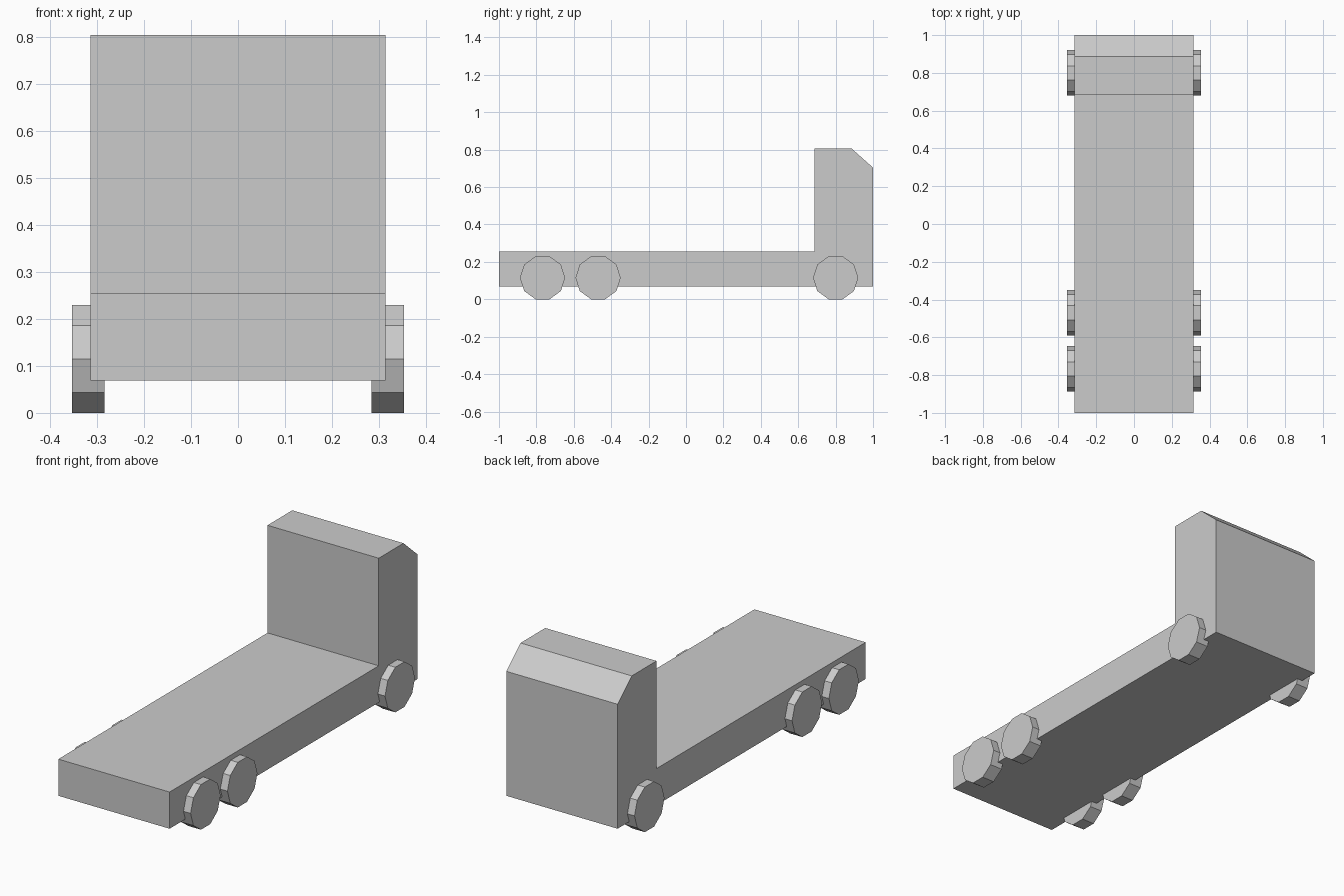
import bpy, bmesh
from math import pi, sin, cos

if "Cube" in bpy.data.objects:
    bpy.data.objects.remove(bpy.data.objects["Cube"])


def extrude_profile(name, profile, x0, x1):
    """Extrude a (y, z) outline along x into a closed solid."""
    bm = bmesh.new()
    face = bm.faces.new([bm.verts.new((x0, y, z)) for y, z in profile])
    ext = bmesh.ops.extrude_face_region(bm, geom=[face])
    moved = [g for g in ext["geom"] if isinstance(g, bmesh.types.BMVert)]
    bmesh.ops.translate(bm, verts=moved, vec=(x1 - x0, 0, 0))
    bmesh.ops.recalc_face_normals(bm, faces=bm.faces)
    mesh = bpy.data.meshes.new(name)
    bm.to_mesh(mesh)
    bm.free()
    obj = bpy.data.objects.new(name, mesh)
    bpy.context.collection.objects.link(obj)
    return obj


# Flat bed and cab share one side outline
body = [(-1, 0.069), (1, 0.069), (1, 0.704), (0.886, 0.805),
        (0.686, 0.805), (0.686, 0.256), (-1, 0.256)]
extrude_profile("truck_body", body, -0.314, 0.314)

# Ten-sided wheels, resting on a flat side
APOTHEM = 0.115
R = APOTHEM / cos(pi / 10)
axles = {"front": 0.80, "middle": -0.47, "rear": -0.767}
for axle, yc in axles.items():
    outline = [(yc + R * cos(i * pi / 5), APOTHEM + R * sin(i * pi / 5))
               for i in range(10)]
    for side, s in (("left", -1), ("right", 1)):
        extrude_profile(f"{axle}_{side}_wheel", outline, s * 0.284, s * 0.354)
